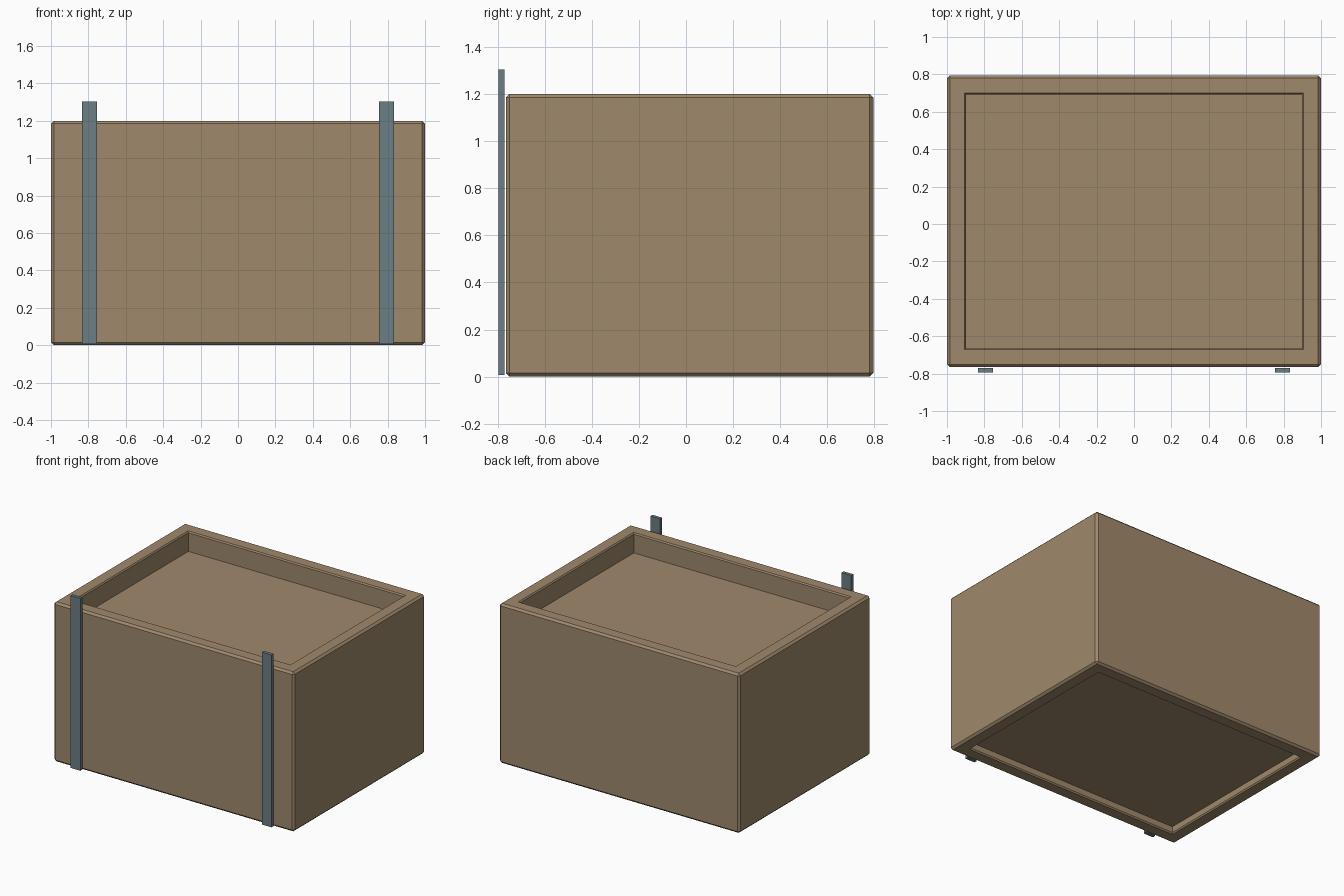
import bpy
import bmesh

if "Cube" in bpy.data.objects:
    bpy.data.objects.remove(bpy.data.objects["Cube"], do_unlink=True)


def material(name, rgb):
    mat = bpy.data.materials.new(name)
    mat.use_nodes = True
    mat.diffuse_color = (*rgb, 1)
    mat.node_tree.nodes["Principled BSDF"].inputs["Base Color"].default_value = (*rgb, 1)
    return mat


def box_mesh(low, high):
    bm = bmesh.new()
    bmesh.ops.create_cube(bm, size=1)
    for v in bm.verts:
        for i in range(3):
            v.co[i] = low[i] if v.co[i] < 0 else high[i]
    return bm


def finish(bm, name, mat):
    mesh = bpy.data.meshes.new(name)
    bmesh.ops.recalc_face_normals(bm, faces=bm.faces)
    bm.to_mesh(mesh)
    bm.free()
    mesh.materials.append(mat)
    obj = bpy.data.objects.new(name, mesh)
    bpy.context.collection.objects.link(obj)
    return obj


brown = material("crate brown", (0.35, 0.25, 0.15))
steel = material("steel grey", (0.15, 0.21, 0.23))

RIM, EDGE = 0.128, 0.015

# Crate body with chamfered outer edges
bm = box_mesh((-1, -0.765, 0), (1, 0.795, 1.2))
bmesh.ops.bevel(bm, geom=bm.edges[:], offset=EDGE, segments=1, affect='EDGES')

# Recessed top and bottom panels, each with a chamfered lip
for side, depth in ((1, 0.15), (-1, 0.055)):
    bm.normal_update()
    panel = max(bm.faces, key=lambda f: f.calc_area() * (f.normal.z * side > 0.9))
    bmesh.ops.inset_region(bm, faces=[panel], thickness=RIM - EDGE)
    bmesh.ops.inset_region(bm, faces=[panel], thickness=0.01, depth=-0.01)
    bmesh.ops.inset_region(bm, faces=[panel], thickness=0)
    for v in panel.verts:
        v.co.z -= side * (depth - 0.01)
finish(bm, "crate_body", brown)

# Upright rails standing just clear of the front
for side, name in ((1, "left_rail"), (-1, "right_rail")):
    x = side * 0.795
    finish(box_mesh((x - 0.04, -0.795, 0.007), (x + 0.04, -0.77, 1.303)), name, steel)
